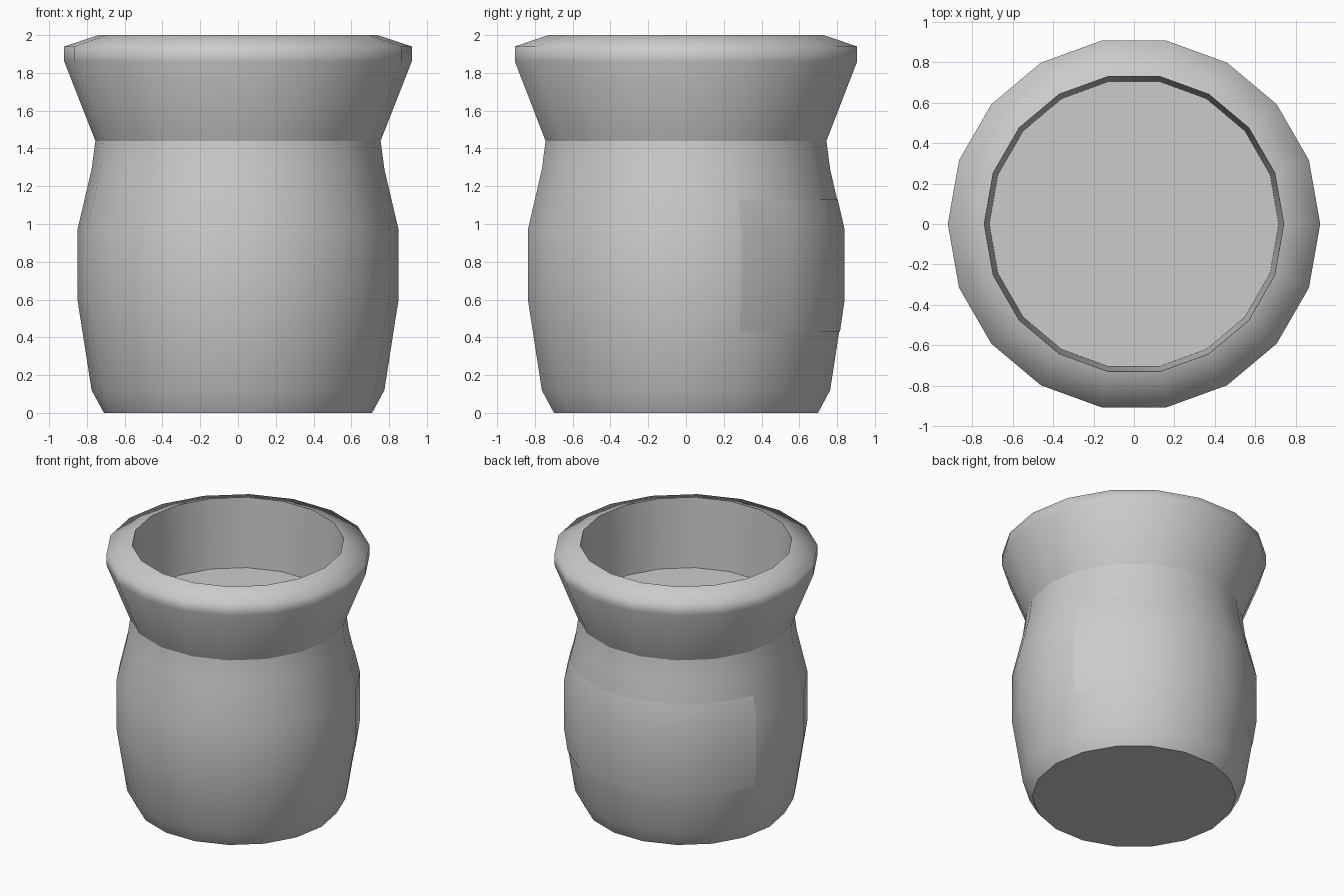
import bpy, bmesh, math

if "Cube" in bpy.data.objects:
    bpy.data.objects.remove(bpy.data.objects["Cube"])

SIDES = 18

def lathe(name, profile, start=0, steps=SIDES, cap_bottom=False, cap_top=False, sharp=40):
    """Revolve (radius, z) points in 20 degree steps, from a start step."""
    closed = steps == SIDES
    bm = bmesh.new()
    rings = []
    for r, z in profile:
        ring = []
        for i in range(steps if closed else steps + 1):
            a = 2 * math.pi * (start + i) / SIDES
            ring.append(bm.verts.new((r * math.cos(a), r * math.sin(a), z)))
        rings.append(ring)
    for lo, hi in zip(rings, rings[1:]):
        n = len(lo)
        for i in range(steps):
            j = (i + 1) % n
            bm.faces.new((lo[i], lo[j], hi[j], hi[i]))
    if cap_bottom:
        bm.faces.new(rings[0][::-1])
    if cap_top:
        bm.faces.new(rings[-1])
    mesh = bpy.data.meshes.new(name)
    bm.to_mesh(mesh)
    bm.free()
    obj = bpy.data.objects.new(name, mesh)
    bpy.context.collection.objects.link(obj)
    bpy.ops.object.select_all(action='DESELECT')
    obj.select_set(True)
    bpy.context.view_layer.objects.active = obj
    bpy.ops.object.shade_smooth_by_angle(angle=math.radians(sharp))
    return obj

# Rounded jar body with a flat base
lathe("jar_body", [(0.71, 0), (0.775, 0.12), (0.85, 0.6), (0.85, 0.97),
                   (0.775, 1.29), (0.755, 1.44)], cap_bottom=True)

# Flared collar, rolled rim, inner wall and the floor inside the mouth
lathe("flared_rim", [(0.755, 1.44), (0.92, 1.86), (0.92, 1.94), (0.74, 2.0),
                     (0.715, 1.47)], cap_top=True, sharp=75)

# Thin label wrapped around the back of the body
gap = 0.003
lathe("back_label", [(r + gap, z) for r, z in
                     [(0.825, 0.43), (0.85, 0.6), (0.85, 0.97), (0.8125, 1.13)]],
      start=1, steps=7)
